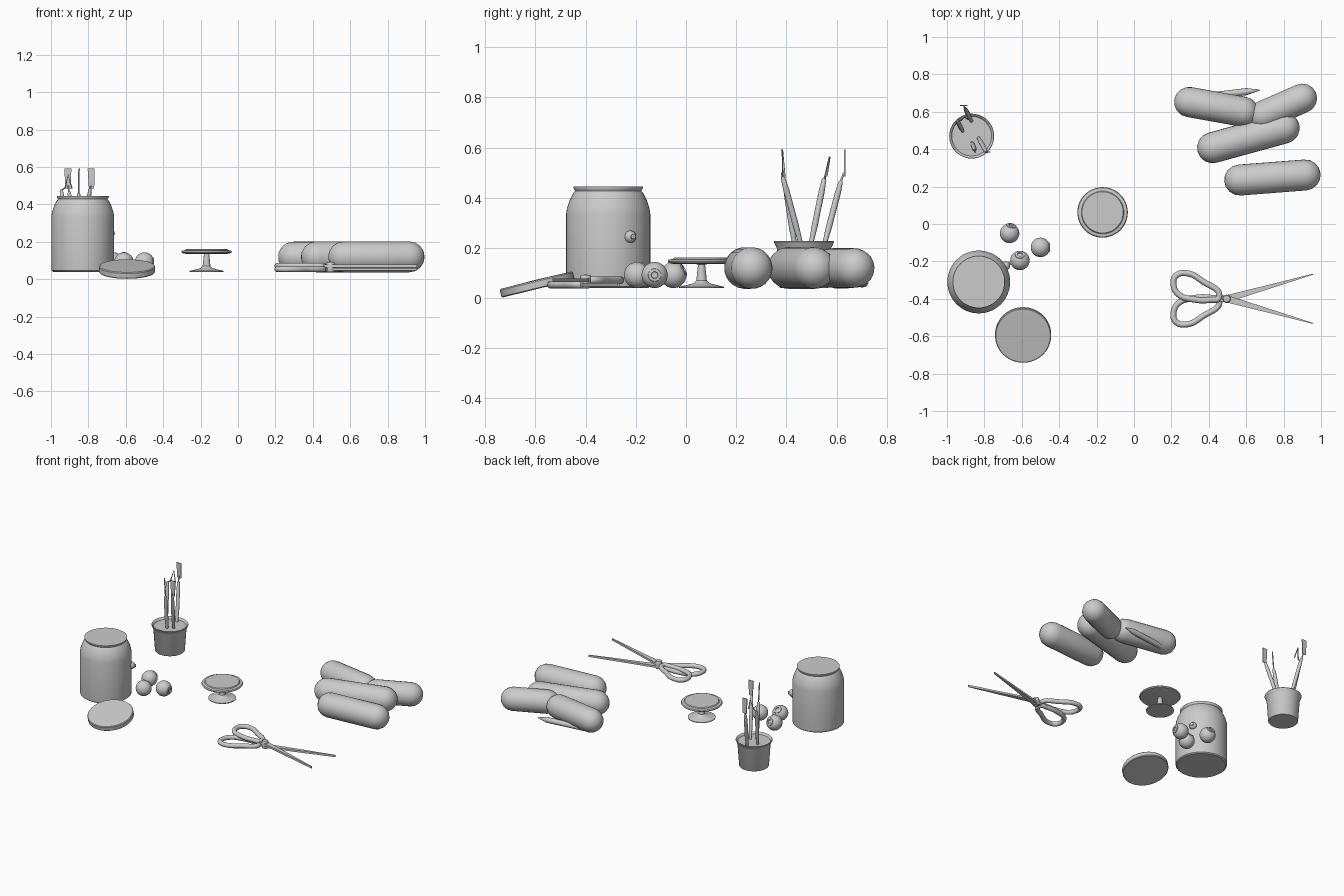
import bpy, bmesh, math
from mathutils import Vector

if "Cube" in bpy.data.objects:
    bpy.data.objects.remove(bpy.data.objects["Cube"], do_unlink=True)

clay = bpy.data.materials.new("plain_grey")
clay.use_nodes = True
GREY = (0.6, 0.6, 0.6, 1)
clay.diffuse_color = GREY
clay.node_tree.nodes["Principled BSDF"].inputs["Base Color"].default_value = GREY


def finish(name, bm, angle=35):
    """Turn a bmesh into a smooth shaded object."""
    bmesh.ops.recalc_face_normals(bm, faces=bm.faces)
    mesh = bpy.data.meshes.new(name)
    bm.to_mesh(mesh)
    bm.free()
    mesh.materials.append(clay)
    obj = bpy.data.objects.new(name, mesh)
    bpy.context.collection.objects.link(obj)
    bpy.ops.object.select_all(action='DESELECT')
    obj.select_set(True)
    bpy.context.view_layer.objects.active = obj
    bpy.ops.object.shade_smooth_by_angle(angle=math.radians(angle))
    return obj


def lathe(name, profile, loc, axis=(0, 0, 1), sides=48, angle=35):
    """Revolve (radius, height) points around an axis through loc."""
    bm = bmesh.new()
    rot = Vector((0, 0, 1)).rotation_difference(Vector(axis).normalized())
    rings = []
    for r, h in profile:
        if r == 0:
            rings.append([bm.verts.new(Vector((0, 0, h)))])
        else:
            rings.append([bm.verts.new(Vector((r * math.cos(t), r * math.sin(t), h)))
                          for t in (2 * math.pi * i / sides for i in range(sides))])
    for a, b in zip(rings, rings[1:]):
        for i in range(sides):
            j = (i + 1) % sides
            corners = [a[i % len(a)], a[j % len(a)], b[j % len(b)], b[i % len(b)]]
            bm.faces.new(list(dict.fromkeys(corners)))
    bmesh.ops.rotate(bm, verts=bm.verts, cent=(0, 0, 0), matrix=rot.to_matrix())
    bmesh.ops.translate(bm, verts=bm.verts, vec=loc)
    return finish(name, bm, angle)


def rod(name, start, end, profile, sides=16, angle=35):
    """Lathe between two points; profile heights are fractions of the length."""
    a, b = Vector(start), Vector(end)
    length = (b - a).length
    return lathe(name, [(r, h * length) for r, h in profile], a, b - a, sides, angle)


def tube(name, points, radius, cyclic=False):
    """Round tube along a smooth path."""
    curve = bpy.data.curves.new(name, 'CURVE')
    curve.dimensions = '3D'
    curve.bevel_depth = radius
    curve.bevel_resolution = 3
    curve.use_fill_caps = True
    spline = curve.splines.new('BEZIER')
    spline.bezier_points.add(len(points) - 1)
    spline.use_cyclic_u = cyclic
    for p, co in zip(spline.bezier_points, points):
        p.co = co
        p.handle_left_type = p.handle_right_type = 'AUTO' if cyclic else 'VECTOR'
    curve.materials.append(clay)
    obj = bpy.data.objects.new(name, curve)
    bpy.context.collection.objects.link(obj)
    return obj


def plate(name, outline, thickness, axis):
    """Extrude a flat outline along an axis."""
    bm = bmesh.new()
    face = bm.faces.new([bm.verts.new(p) for p in outline])
    out = bmesh.ops.extrude_face_region(bm, geom=[face])["geom"]
    moved = [v for v in out if isinstance(v, bmesh.types.BMVert)]
    bmesh.ops.translate(bm, verts=moved, vec=Vector(axis) * thickness)
    return finish(name, bm)


# Jar with flared rim and a small knob on its side
JAR = (-0.83, -0.31, 0)
lathe("jar", [(0, .04), (.158, .04), (.166, .046), (.168, .06), (.168, .335),
              (.164, .36), (.154, .39), (.14, .418), (.132, .428), (.139, .44),
              (.139, .444), (0, .444)], JAR)
KNOB = [(0, -.02), (.024, -.008), (.024, .002), (.017, .012), (.010, .016), (.010, .022), (0, .024)]
lathe("jar_knob", KNOB, (-0.682, -0.22, 0.245), (1, .6, 0), 24, 50)

# Loose lid leaning on the jar side
lathe("jar_lid", [(0, -.017), (.146, -.017), (.15, -.013), (.15, .013), (.146, .018), (0, .02)],
      (-0.593, -0.593, 0.054), (0, -.245, 1))

# Beads, each a ball with a ringed hole at one pole
R = 0.052
bead_arc = [(R * math.sin(t), -R * math.cos(t)) for t in
            (math.radians(10 * i) for i in range(1, 16))]
bead_profile = [(0, -R)] + bead_arc + [(.025, .049), (.014, .051), (.012, .044), (0, .044)]
for i, (x, y, axis) in enumerate([(-0.665, -0.05, (.2, 1, .5)),
                                  (-0.5, -0.125, (1, 0, 0)),
                                  (-0.61, -0.195, (0, .7, .8))]):
    lathe(f"bead_{i + 1}", bead_profile, (x, y, 0.092), axis, 32)

# Turntable stand
lathe("turntable", [(0, .04), (.09, .04), (.09, .045), (.06, .052), (.03, .06), (.021, .07),
                    (.014, .135), (.11, .136), (.131, .14), (.135, .146), (.131, .153),
                    (.114, .156), (.11, .162), (0, .162)], (-0.168, 0.062, 0))

# Tool pot
lathe("tool_pot", [(0, .04), (.094, .04), (.097, .044), (.108, .2), (.113, .208), (.12, .224),
                   (.118, .228), (.112, .225), (.106, .214), (0, .214)], (-0.868, 0.47, 0))

# Modelling tools standing in the pot
HANDLE = [(0, 0), (.008, 0), (.012, .3), (.012, .8), (.009, .97), (.006, 1), (0, 1)]
tools = [((-.868, .548, .2), (-.903, .618, .468)),
         ((-.832, .462, .2), (-.79, .385, .485)),
         ((-.915, .495, .2), (-.945, .552, .48)),
         ((-.866, .435, .2), (-.851, .395, .46))]
for i, (foot, top) in enumerate(tools):
    rod(f"tool_handle_{i + 1}", foot, top, HANDLE)
for i, (x, y) in enumerate([(-.91, .63), (-.785, .382)]):
    plate(f"tool_blade_{i + 1}",
          [(x - .012, y, .485), (x + .016, y, .485), (x + .019, y, .592), (x - .019, y, .592)],
          .005, (0, 1, 0))
    top = tools[i][1]
    tube(f"blade_shank_{i + 1}", [top, (x, y, .5)], .004)
tube("tool_wire_loop", [(-.945, .552, .475), (-.924, .556, .49), (-.908, .572, .56),
                        (-.888, .56, .485)], .004)
tube("tool_needle", [(-.851, .396, .45), (-.85, .383, .592)], .004)

# Clay rolls
rolls = [((.565, .235), (.915, .262), .083), ((.42, .408), (.803, .513), .083),
         ((.295, .652), (.585, .6), .081), ((.69, .58), (.9, .672), .079)]
for i, (a, b, r) in enumerate(rolls):
    a, b = Vector((*a, .12)), Vector((*b, .12))
    length = (b - a).length
    cap = [(r * math.cos(math.radians(d)), r * math.sin(math.radians(d)))
           for d in (0, 22, 45, 68)]
    profile = ([(0, -r)] + [(c, -s) for c, s in reversed(cap)]
               + [(c, length + s) for c, s in cap] + [(0, length + r)])
    lathe(f"clay_roll_{i + 1}", profile, a, b - a, 24, 60)

# Pencil tucked under the rolls
rod("pencil", (.33, .676, .062), (.672, .716, .062),
    [(0, 0), (.018, 0), (.019, .8), (.012, .88), (.003, 1), (0, 1)], 12)

# Scissors: two mirrored halves, one lying over the other
PX, PY = 0.495, -0.4
loop = [(-.04, .008), (-.13, .095), (-.215, .137), (-.272, .122), (-.283, .07),
        (-.255, .022), (-.18, -.003), (-.09, -.006)]
for side, name, z in ((1, "upper", .072), (-1, "lower", .054)):
    tube(f"scissor_grip_{name}", [(PX + x, PY + side * y, z) for x, y in loop], .016, True)
    blade = [(-.05, .012), (-.045, -.012), (.02, -.024), (.462, -.134), (.462, -.129), (.02, .014)]
    plate(f"scissor_blade_{name}",
          [(PX + x, PY + side * y, z - .008) for x, y in blade], .014, (0, 0, 1))
lathe("scissor_pivot", [(0, .04), (.02, .04), (.022, .045), (.022, .085), (.018, .092), (0, .094)],
      (PX, PY, 0), sides=24)
